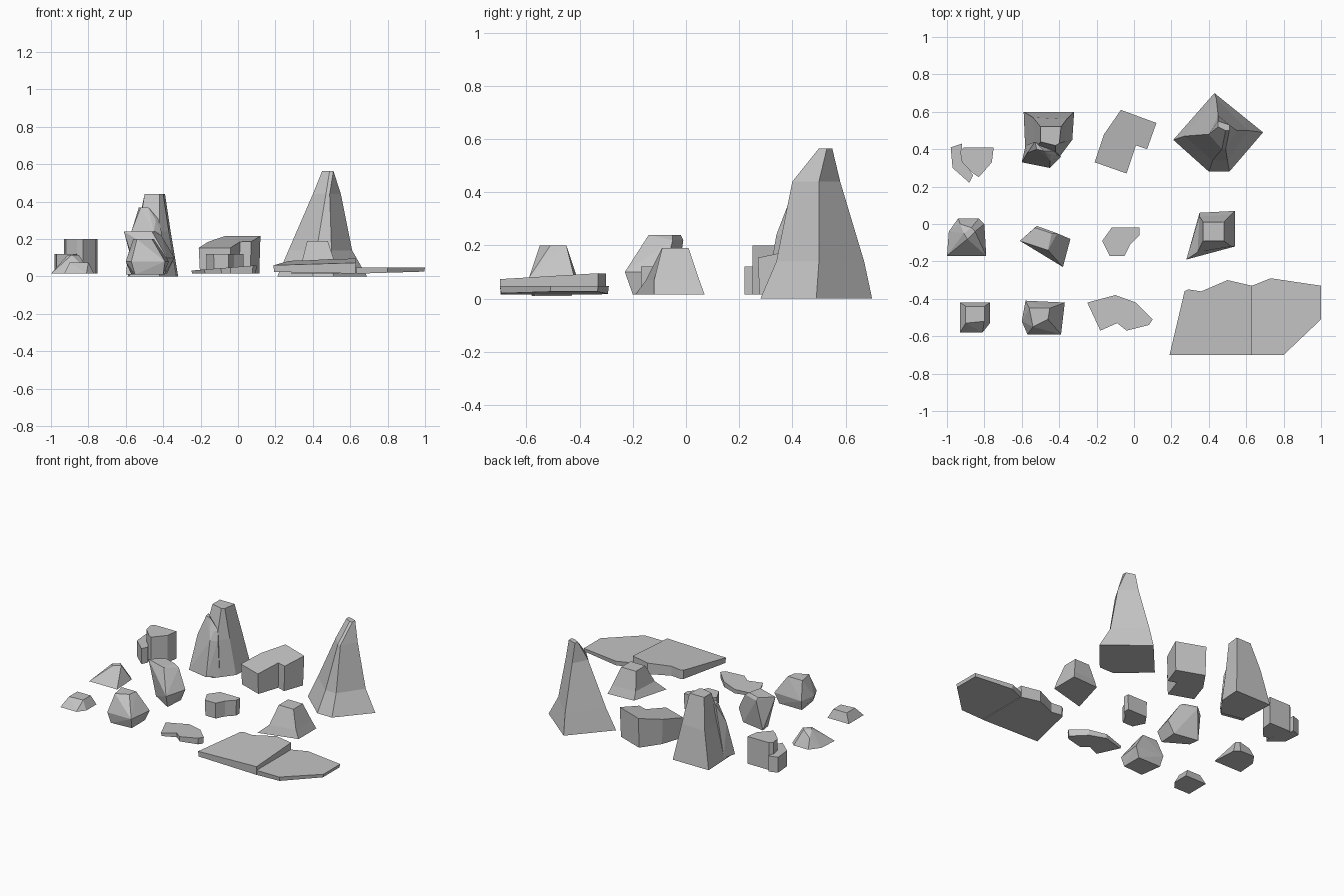
import bpy
import bmesh
from mathutils import Vector

# Remove the default cube only
cube = bpy.data.objects.get("Cube")
if cube:
    bpy.data.objects.remove(cube, do_unlink=True)

UNIT = 0.01  # outlines are written in hundredths

# Single stone colour
stone = bpy.data.materials.new("stone_grey")
stone.use_nodes = True
stone.diffuse_color = (0.55, 0.55, 0.55, 1)
stone.node_tree.nodes["Principled BSDF"].inputs["Base Color"].default_value = stone.diffuse_color


def finish(name, bm):
    """Turn a bmesh into a flat shaded stone object."""
    bmesh.ops.recalc_face_normals(bm, faces=bm.faces)
    mesh = bpy.data.meshes.new(name)
    bm.to_mesh(mesh)
    bm.free()
    mesh.materials.append(stone)
    obj = bpy.data.objects.new(name, mesh)
    bpy.context.scene.collection.objects.link(obj)
    return obj


def lift(ring):
    """Expand a (height, outline) ring into points in space."""
    height, outline = ring
    return [Vector((x, y, height)) * UNIT for x, y in outline]


def skin(name, rings):
    """Join equal rings with side faces and close both ends."""
    bm = bmesh.new()
    loops = [[bm.verts.new(p) for p in ring] for ring in rings]
    bm.faces.new(loops[0])
    bm.faces.new(loops[-1])
    for low, high in zip(loops, loops[1:]):
        for i in range(len(low)):
            j = (i + 1) % len(low)
            bm.faces.new((low[i], low[j], high[j], high[i]))
    return finish(name, bm)


def loft(name, *rings):
    return skin(name, [lift(r) for r in rings])


def boulder(name, *rings):
    """Wrap the rings in a convex faceted shell."""
    bm = bmesh.new()
    for ring in rings:
        for p in lift(ring):
            bm.verts.new(p)
    result = bmesh.ops.convex_hull(bm, input=bm.verts)
    spare = {v for v in result["geom_interior"] + result["geom_unused"]
             if isinstance(v, bmesh.types.BMVert)}
    bmesh.ops.delete(bm, geom=list(spare), context="VERTS")
    bmesh.ops.dissolve_limit(bm, angle_limit=0.03, verts=bm.verts, edges=bm.edges)
    return finish(name, bm)


def slab(name, outline, bottom, top, slope=(0, 0), taper=1.0, rise=0.0):
    """Extrude an outline; slope tilts the top, rise tilts the underside."""
    centre = sum((Vector(p) for p in outline), Vector((0, 0))) / len(outline)
    lower, upper = [], []
    for p in outline:
        offset = Vector(p) - centre
        foot = centre + offset * taper
        lower.append(Vector((*foot, bottom + rise * offset.x)) * UNIT)
        upper.append(Vector((*p, top + offset.dot(Vector(slope)))) * UNIT)
    return skin(name, [lower, upper])


# Tall spire with a flared foot
loft("tall_spire",
     (0, [(43, 70), (69, 49), (51, 28), (40, 28), (21, 45)]),
     (14, [(44, 67), (61, 50), (50, 34), (42, 34), (27, 47)]),
     (44, [(45, 58), (55, 50), (49, 40), (47, 40), (40, 48)]),
     (56.5, [(45, 55), (51, 53), (51, 50), (49, 50), (45, 52)]))

# Medium spire and the split layer leaning on its front
loft("medium_spire",
     (0, [(-59, 60), (-32, 60), (-33, 45), (-42, 33), (-58, 36)]),
     (24, [(-54, 57), (-36, 56), (-37, 44), (-42, 37), (-53, 39)]),
     (44, [(-50, 52), (-39, 52), (-40, 43), (-42, 42), (-50, 44)]))
boulder("spire_front_layer",
        (1, [(-60, 33), (-45, 30), (-39, 36), (-58, 42)]),
        (24, [(-57, 38), (-45, 34), (-41, 37)]),
        (30, [(-42, 39), (-44, 37)]),
        (37, [(-53, 44), (-52, 40), (-48, 39)]))

# Sloped block with a notched corner
slab("sloped_block",
     [(-7, 61), (12, 54), (7, 40), (1, 42), (-4, 27), (-21, 33), (-16, 48)],
     1.5, 18.5, slope=(0.07, 0.19), taper=0.96)

# Split stump: tall half and low half
slab("split_stump_tall",
     [(-93, 39), (-91, 41), (-75, 41), (-76, 33), (-83, 25), (-86, 27), (-92, 33)],
     1.5, 20)
slab("split_stump_low",
     [(-98, 41), (-92, 43), (-92, 35), (-86, 26), (-88, 22), (-97, 30)],
     1.5, 12)

# Small dome
boulder("small_dome",
        (1.5, [(-100, -17), (-79, -17), (-80, 0), (-83, 3), (-94, 3), (-99, -4)]),
        (8, [(-94, -9), (-84, -9), (-93, 0)]),
        (11.5, [(-91, -5), (-87, -2), (-85, -4), (-89, -8)]))

# Leaning block
boulder("leaning_block",
        (1.5, [(-55, -4), (-38, -7), (-39, -20), (-54, -11)]),
        (10, [(-34, -8), (-38, -23)]),
        (22, [(-52, -1), (-41, -5)]),
        (24, [(-61, -9), (-53, -2), (-44, -5), (-46, -14)]))

# Upright pebble
slab("upright_pebble",
     [(-12, -2), (3, -2), (3, -6), (-2, -11), (-5, -17), (-13, -17), (-17, -9)],
     1.5, 12, taper=0.97)

# Flared boulder with one long toe
loft("flared_boulder",
     (1.5, [(35, 6), (54, 7), (54, -12), (28, -19)]),
     (7, [(35, 4), (52, 5), (52, -12), (34, -15)]),
     (19, [(37, 1), (48, 1), (48, -9), (37, -9)]))

# Low chip
boulder("low_chip",
        (1.5, [(-93, -42), (-77, -42), (-77, -53), (-81, -58), (-93, -58)]),
        (7.5, [(-90, -44), (-80, -44), (-80, -52), (-90, -53)]))

# Faceted boulder
boulder("faceted_boulder",
        (1, [(-57, -43), (-40, -43), (-40, -57), (-55, -58)]),
        (8, [(-60, -52), (-58, -41), (-37, -42), (-39, -59), (-57, -59)]),
        (20, [(-56, -45), (-45, -45), (-46, -51), (-54, -55)]))

# Thin curved slab
slab("thin_slab",
     [(-25, -42), (-10, -38), (1, -42), (10, -51), (8, -54),
      (-4, -57), (-9, -53), (-18, -57)],
     1.5, 4.7, slope=(0.08, 0), taper=0.97)

# Wide stepped slab: high half and low half
slab("wide_slab_high",
     [(19, -70), (27, -36), (29, -35), (36, -36), (50, -30), (63, -33), (63, -70)],
     2, 8.2, slope=(0.03, 0.06), taper=0.99, rise=-0.02)
slab("wide_slab_low",
     [(63, -33), (73, -29), (100, -33), (100, -51), (80, -70), (63, -70)],
     2, 4.8, taper=0.98, rise=0.03)
